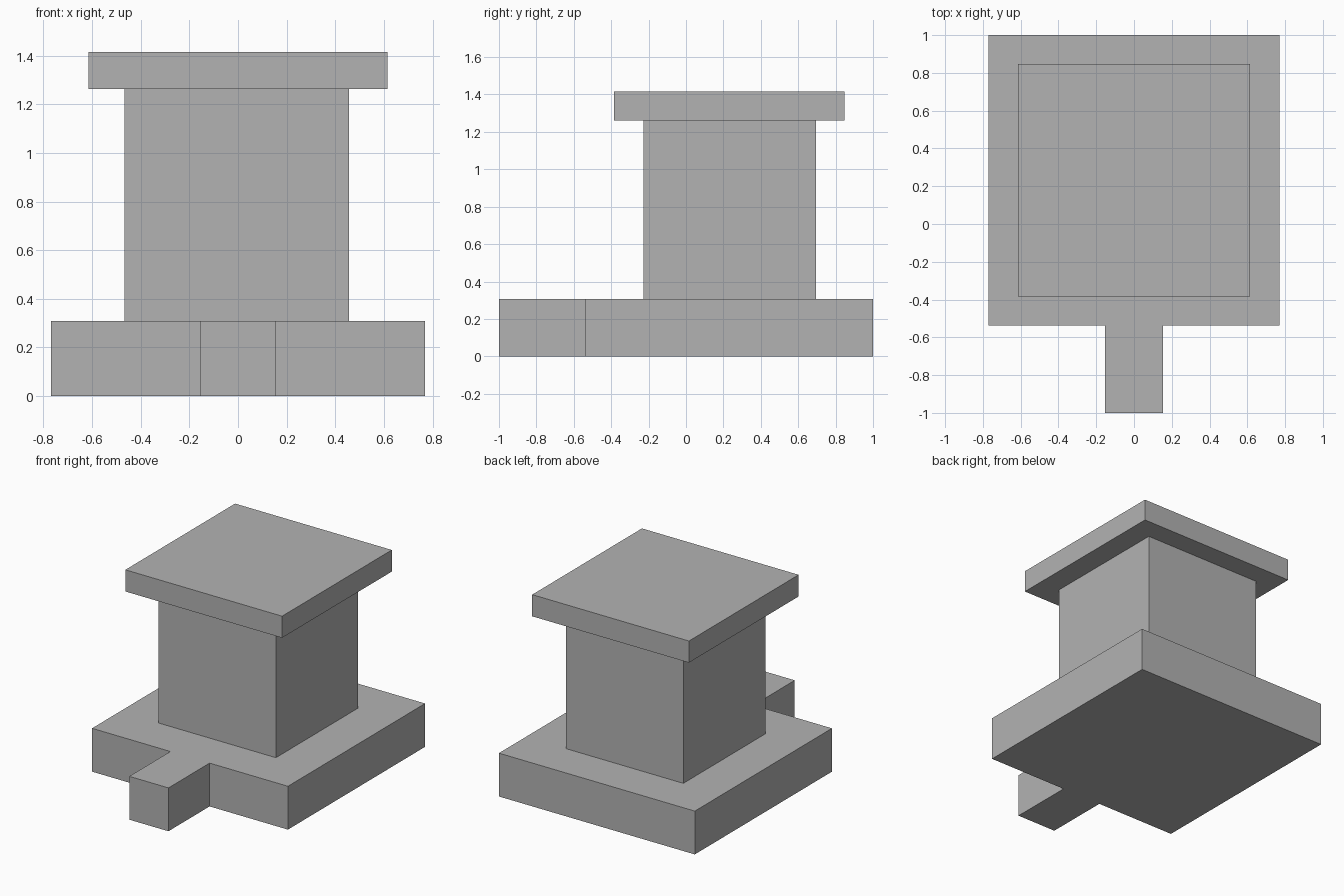
import bpy
import bmesh

if "Cube" in bpy.data.objects:
    bpy.data.objects.remove(bpy.data.objects["Cube"])

U = 2 / 13  # the model follows a 13-unit grid along its depth

stone = bpy.data.materials.new("plain grey")
stone.diffuse_color = (0.45, 0.45, 0.45, 1)
stone.use_nodes = True
stone.node_tree.nodes["Principled BSDF"].inputs["Base Color"].default_value = stone.diffuse_color


def extrude_outline(name, outline, z0, z1):
    """Solid prism from a counter-clockwise outline, standing from z0 to z1."""
    bm = bmesh.new()
    bottom = bm.faces.new([bm.verts.new((x, y, z0)) for x, y in outline])
    top = bmesh.ops.extrude_face_region(bm, geom=[bottom], use_keep_orig=True)
    verts = [g for g in top["geom"] if isinstance(g, bmesh.types.BMVert)]
    bmesh.ops.translate(bm, vec=(0, 0, z1 - z0), verts=verts)
    bmesh.ops.recalc_face_normals(bm, faces=bm.faces)
    mesh = bpy.data.meshes.new(name)
    bm.to_mesh(mesh)
    bm.free()
    mesh.materials.append(stone)
    obj = bpy.data.objects.new(name, mesh)
    bpy.context.collection.objects.link(obj)
    return obj


def square(half, cx, cy):
    return [(cx - half, cy - half), (cx + half, cy - half),
            (cx + half, cy + half), (cx - half, cy + half)]


# Base slab with the narrow tongue sticking out at the front
right = [(U, -6.5 * U), (U, -3.5 * U), (5 * U, -3.5 * U), (5 * U, 6.5 * U)]
left = [(-x, y) for x, y in reversed(right)]
extrude_outline("base_with_tongue", right + left, 0, 2 * U)

# Square column, a hair off centre
cy = 1.5 * U
extrude_outline("column", square(3 * U, -0.005, cy + 0.004), 2 * U, 8.2 * U)

# Overhanging cap plate
extrude_outline("cap", square(4 * U, 0, cy), 8.2 * U, 9.2 * U)
